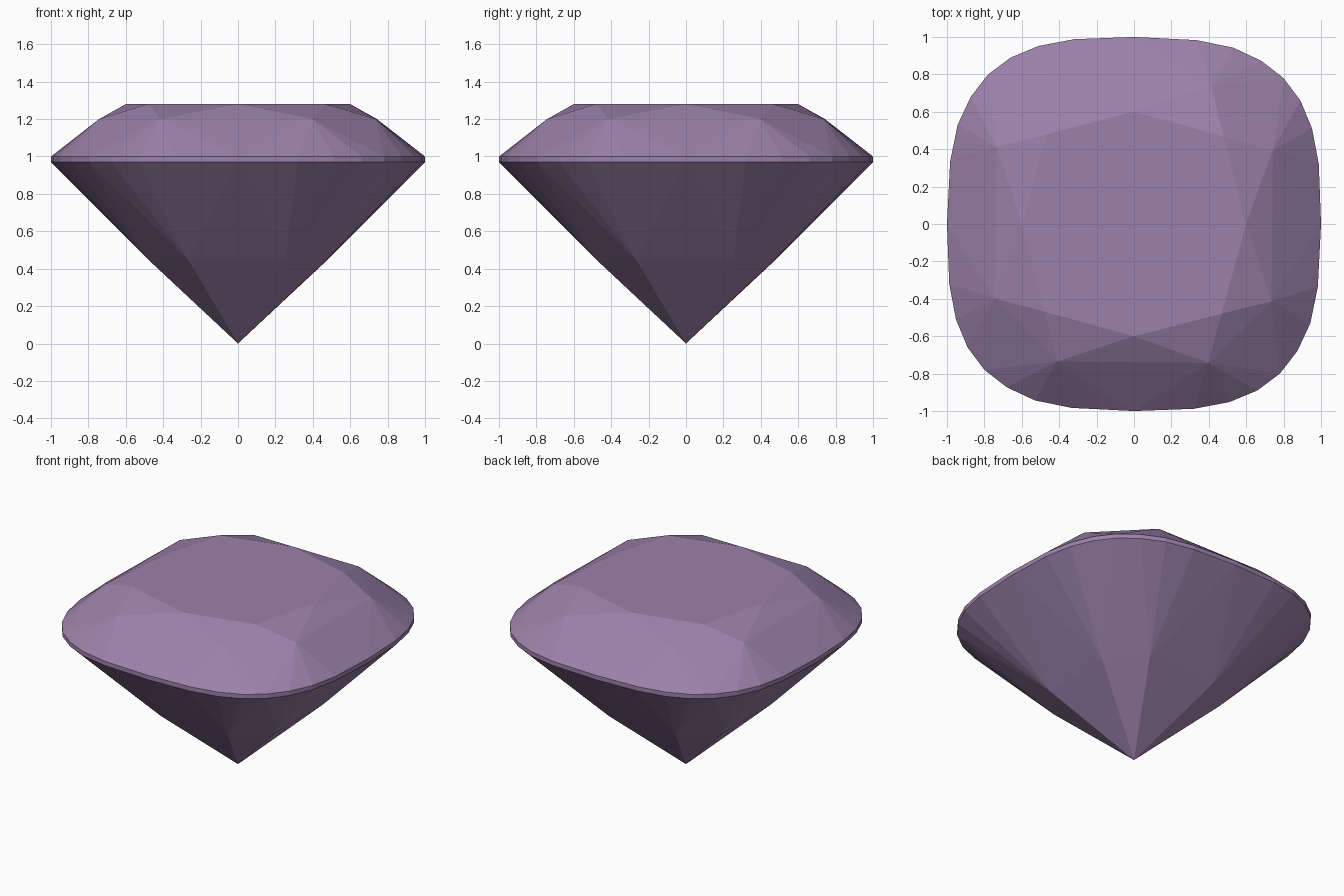
import bpy
import bmesh

if "Cube" in bpy.data.objects:
    bpy.data.objects.remove(bpy.data.objects["Cube"])

# Girdle outline: one quarter, repeated by quarter turns (32 points)
QUARTER = [(0, 1), (0.335, 0.983), (0.53, 0.943), (0.68, 0.873),
           (0.80, 0.78), (0.89, 0.66), (0.952, 0.51), (0.988, 0.32)]
outline = []
pts = QUARTER
for _ in range(4):
    outline += pts
    pts = [(y, -x) for x, y in pts]
N = len(outline)

bm = bmesh.new()


def ring(scale, z, start=0, step=1):
    """Scaled copy of the outline, using every step-th point."""
    return [bm.verts.new((x * scale, y * scale, z))
            for x, y in outline[start::step]]


def main_facets(tips, mids, girdle):
    """Facets between a tip ring, a middle ring and the girdle."""
    for i in range(8):
        a, b = mids[i - 1], mids[i]
        bm.faces.new((tips[i], a, b))
        bm.faces.new((girdle[4 * i], b, a))
        # fan of narrow girdle facets
        for k in range(4 * i, 4 * i + 4):
            bm.faces.new((b, girdle[k], girdle[(k + 1) % N]))


# Rings from top to bottom
table = ring(0.60, 1.28, 0, 4)
crown_mid = ring(0.78, 1.20, 2, 4)
girdle_top = ring(1.0, 1.0)
girdle_bottom = ring(1.0, 0.97)
pavilion_mid = ring(0.50, 0.445, 2, 4)
culet = bm.verts.new((0, 0, 0))

# Table and crown with star facets
bm.faces.new(table)
for i in range(8):
    bm.faces.new((table[i], crown_mid[i], table[(i + 1) % 8]))
main_facets(table, crown_mid, girdle_top)

# Girdle band
for i in range(N):
    j = (i + 1) % N
    bm.faces.new((girdle_top[i], girdle_top[j], girdle_bottom[j], girdle_bottom[i]))

# Pavilion down to the point
main_facets([culet] * 8, pavilion_mid, girdle_bottom)

bmesh.ops.recalc_face_normals(bm, faces=bm.faces[:])
mesh = bpy.data.meshes.new("cushion_cut_gem")
bm.to_mesh(mesh)
bm.free()

# Flat-shaded violet stone
violet = bpy.data.materials.new("violet")
violet.diffuse_color = (0.33, 0.22, 0.40, 1)
violet.use_nodes = True
violet.node_tree.nodes["Principled BSDF"].inputs["Base Color"].default_value = violet.diffuse_color
mesh.materials.append(violet)
gem = bpy.data.objects.new("cushion_cut_gem", mesh)
bpy.context.collection.objects.link(gem)
